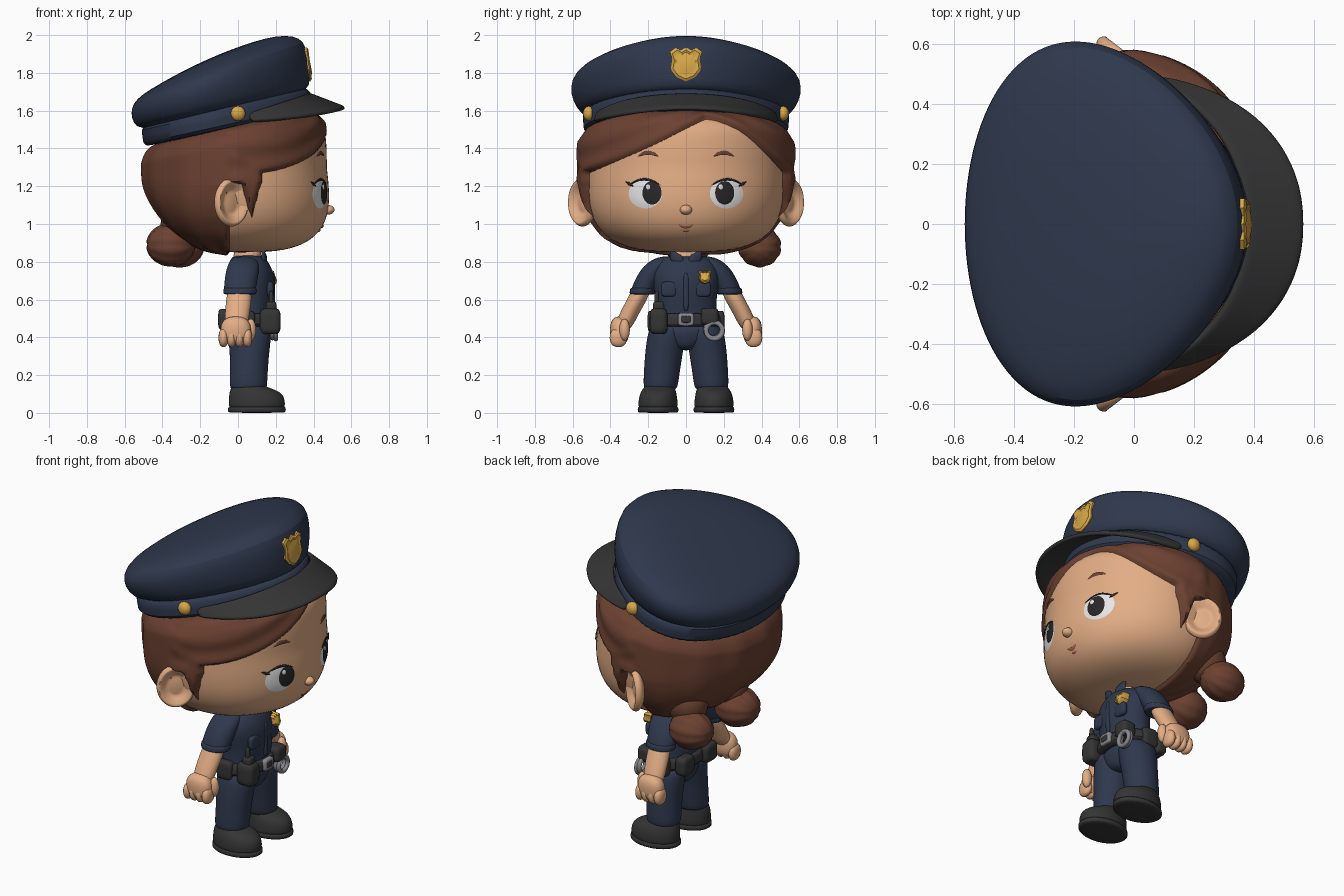
import bpy, bmesh
from math import sin, cos, pi, atan2, radians, exp
from mathutils import Vector, Matrix

if "Cube" in bpy.data.objects:
    bpy.data.objects.remove(bpy.data.objects["Cube"])


def colour(name, r, g, b):
    m = bpy.data.materials.new(name)
    m.use_nodes = True
    m.diffuse_color = (r, g, b, 1)
    m.node_tree.nodes["Principled BSDF"].inputs["Base Color"].default_value = (r, g, b, 1)
    m.node_tree.nodes["Principled BSDF"].inputs["Roughness"].default_value = 0.7
    return m


NAVY = colour("navy cloth", .028, .04, .074)
SKIN = colour("skin", .77, .42, .235)
HAIR = colour("brown hair", .148, .053, .031)
BLACK = colour("black leather", .035, .035, .035)
GOLD = colour("gold", .68, .39, .065)
WHITE = colour("eye white", .8, .8, .8)
PUPIL = colour("dark pupil", .022, .02, .02)
SILVER = colour("silver", .25, .25, .27)
LIP = colour("lip", .42, .13, .08)


def finish(name, bm, mat, sub=0, solid=0, angle=40):
    bmesh.ops.recalc_face_normals(bm, faces=bm.faces)
    me = bpy.data.meshes.new(name)
    bm.to_mesh(me)
    bm.free()
    ob = bpy.data.objects.new(name, me)
    bpy.context.collection.objects.link(ob)
    me.materials.append(mat)
    bpy.ops.object.select_all(action='DESELECT')
    ob.select_set(True)
    bpy.context.view_layer.objects.active = ob
    bpy.ops.object.shade_smooth_by_angle(angle=radians(angle))
    if solid:
        mod = ob.modifiers.new("thickness", 'SOLIDIFY')
        mod.thickness, mod.offset = solid, 0
    if sub:
        ob.modifiers.new("smooth", 'SUBSURF').levels = sub
        ob.modifiers["smooth"].render_levels = sub


def loft(name, rings, mat, sub=0, solid=0, closed=True, angle=40):
    """Skin a list of point rings; closed rings get end caps."""
    bm = bmesh.new()
    vs = [[bm.verts.new(p) for p in ring] for ring in rings]
    n = len(vs[0])
    for a, b in zip(vs, vs[1:]):
        for i in range(n if closed else n - 1):
            j = (i + 1) % n
            bm.faces.new((a[i], a[j], b[j], b[i]))
    if closed:
        bm.faces.new(vs[0])
        bm.faces.new(vs[-1])
    finish(name, bm, mat, sub, solid, angle)


def stack(name, levels, mat, sub=2, n=16):
    """Horizontal elliptic slices: centre x, centre y, z, radius x, radius y."""
    turn = [2 * pi * i / n for i in range(n)]
    loft(name, [[(cx + rx * cos(t), cy + ry * sin(t), z) for t in turn]
                for cx, cy, z, rx, ry in levels], mat, sub, angle=60)


def blob(name, c, r, mat, p=2, seg=24, fn=None):
    """Superellipsoid, optionally reshaped by fn(point, direction)."""
    bm = bmesh.new()
    bmesh.ops.create_uvsphere(bm, u_segments=seg, v_segments=seg * 2 // 3, radius=1)
    for v in bm.verts:
        d = v.co.normalized()
        k = sum(abs(t) ** p for t in d) ** (-1 / p)
        q = Vector((d.x * k * r[0], d.y * k * r[1], d.z * k * r[2])) + Vector(c)
        v.co = fn(q, d) if fn else q
    finish(name, bm, mat, angle=60)


def clamp(t):
    return min(max(t, 0), 1)


# Head surface
A, B, C, ZC, P, Q = .47, .53, .45, 1.30, 2.0, 3.1


def jaw(z):
    """Pushes the lower face forward."""
    return 1 + .11 * clamp((ZC - z) / C)


def head_point(d, grow=1.0):
    k = ((abs(d.x / A) ** P + abs(d.y / B) ** P) ** (Q / P) + abs(d.z / C) ** Q) ** (-1 / Q)
    q = d * k * grow
    if q.x > 0:
        q.x *= jaw(q.z + ZC)
    elif q.z < 0:
        q.z += .16 * (q.x / A) ** 2 * (-q.z / .4)
    return q + Vector((0, 0, ZC))


def face_x(y, z):
    rest = (1 - abs((z - ZC) / C) ** Q) ** (P / Q) - abs(y / B) ** P
    return A * max(rest, 0) ** (1 / P) * jaw(z)


def under_cap(q, drop):
    """Round the top of the head into the cap."""
    low = 1.425 + .22 * (q.x + .05) - drop
    t = q.z - low
    if t > 0:
        shrink = max(.75, 1 - .6 * t)
        q = Vector((-.05 + (q.x + .05) * shrink, q.y * shrink, low + .11 * (1 - exp(-t / .11))))
    return q


blob("head", (0, 0, 0), (1, 1, 1), SKIN, seg=72,
     fn=lambda q, d: under_cap(head_point(d), .03))


def hair_edge(q):
    """Positive where hair covers the head."""
    if q.y < .1:
        line = 1.58 - .33 * ((.1 - q.y) / .66) ** .75
    else:
        line = 1.58 - .33 * ((q.y - .1) / .43) ** 1.5
    f = max(q.z - line, -.04 - q.x)
    if abs(q.y) > .3:
        sideburn = .06 - max(0, 1.25 - q.z) * .24 - abs(q.x - .07) - max(0, q.z - 1.3)
        f = max(f, sideburn, min(q.z - 1.21, .13 - q.x))
    return f


def hair_point(q, d):
    base = head_point(d)
    f = hair_edge(base)
    t = clamp((f + .01) / .03)
    t = t * t * (3 - 2 * t)
    groove = sin(14 * atan2(d.y, d.x)) if d.x < -.1 else sin(55 * f)
    thick = .127 - .065 * clamp(base.x / .35)
    if base.x > -.3:
        thick -= .05 * clamp((1.2 - base.z) / .2) * clamp((base.x + .3) / .2)
    return under_cap(head_point(d, .96 + (thick + .008 * groove) * t), 0)


blob("hair", (0, 0, 0), (1, 1, 1), HAIR, seg=180, fn=hair_point)


# Low hair buns with ridges
def bun(name, c, r):
    def ridges(q, d):
        return Vector(c) + (q - Vector(c)) * (1 + .05 * abs(sin(5 * atan2(d.z, d.y))))
    blob(name, c, r, HAIR, seg=40, fn=ridges)


bun("left_bun", (-.31, .39, .88), (.125, .11, .105))
bun("back_bun", (-.355, .01, .89), (.125, .12, .11))
blob("left_bun_root", (-.24, .33, 1.0), (.12, .11, .12), HAIR)
blob("back_bun_root", (-.28, .02, 1.0), (.13, .12, .11), HAIR)


# Face plates that follow the head
def plate(name, y, z, ry, rz, mat, off, bend=0, tilt=0):
    rings = []
    for k in (.02, .4, .75, 1):
        ring = []
        for i in range(28):
            u, w = ry * k * cos(2 * pi * i / 28), rz * k * sin(2 * pi * i / 28)
            py, pz = y + u, z + w + tilt * u - bend * (u / ry) ** 2
            ring.append((face_x(py, pz) + off, py, pz))
        rings.append(ring)
    loft(name, rings, mat, solid=.008, angle=60)


for s, side, look in ((1, "left", .205), (-1, "right", -.18)):
    plate(side + "_eye", s * .215, 1.16, .085, .074, WHITE, .001)
    plate(side + "_pupil", look, 1.165, .047, .058, PUPIL, .005)
    plate(side + "_glint", look - .02, 1.195, .009, .011, WHITE, .008)
    plate(side + "_upper_lash", s * .22, 1.235, .083, .005, PUPIL, .005, bend=.03)
    plate(side + "_outer_lash", s * .3, 1.212, .02, .005, PUPIL, .005, tilt=s * .6)
    plate(side + "_eyebrow", s * .2, 1.375, .052, .009, HAIR, .004, bend=.016)

    # Ear: a hollow disc turned to face outward and forward
    centre = Vector((-.035, s * .548, 1.115))

    def cup(q, d, s=s, centre=centre):
        local = q - centre
        rim = (d.x ** 2 + d.z ** 2) ** .5
        if d.y * s > 0:
            local.y -= s * .05 * clamp((.88 - rim) / .4)
        return centre + Matrix.Rotation(-s * radians(38), 3, 'Z') @ local
    blob(side + "_ear", centre, (.108, .05, .128), SKIN, seg=48, fn=cup)

plate("mouth", 0, .985, .036, .006, LIP, .002, bend=-.01)
plate("lower_lip", 0, .965, .014, .004, LIP, .001)
blob("nose", (.475, 0, 1.075), (.036, .032, .026), SKIN)


# Cap: rings given by front and back points and half width
def cap_ring(fx, fz, bx, bz, ry, n=64):
    ring = []
    for i in range(n):
        c, s = cos(2 * pi * i / n), sin(2 * pi * i / n)
        h = (1 + c) / 2
        ring.append((bx + (fx - bx) * h, ry * s * (1 - .23 * c), bz + (fz - bz) * h))
    return ring


loft("cap_band", [cap_ring(*r) for r in (
    (.385, 1.60, -.49, 1.405, .52), (.395, 1.61, -.50, 1.415, .53),
    (.385, 1.71, -.515, 1.51, .535), (.365, 1.73, -.5, 1.53, .525))], NAVY, 1)
loft("cap_crown", [cap_ring(*r) for r in (
    (.36, 1.70, -.49, 1.495, .51), (.38, 1.73, -.54, 1.515, .55),
    (.378, 1.82, -.563, 1.555, .588), (.368, 1.90, -.567, 1.61, .598),
    (.35, 1.965, -.54, 1.66, .58), (.30, 1.997, -.47, 1.71, .515),
    (.2, 1.997, -.34, 1.785, .38), (.08, 1.965, -.19, 1.86, .2),
    (-.03, 1.925, -.07, 1.91, .03))], NAVY, 1)

visor = []
for k in range(7):
    v = k / 6
    row = []
    for i in range(33):
        t = radians(-78 + 156 * i / 32)
        c, reach = cos(t), .42 + .195 * v
        square = (abs(c) ** 2.2 + abs(sin(t)) ** 2.2) ** (-v / 2.2)
        row.append((-.05 + reach * c * square, (.48 + .01 * v) * sin(t) * square,
                    1.55 - .012 * v + .135 * c * (1 - v) + .072 * v * c * c))
    visor.append(row)
loft("cap_visor", visor, BLACK, 1, .026, closed=False, angle=60)


# Shields, extruded forward
def shield(name, x, y, z, size, lean=0):
    half = [(0, 1), (.3, .82), (.6, 1), (.95, .75), (.8, .3), (.9, -.3), (.55, -.75), (0, -1)]
    outline = half + [(-a, b) for a, b in half[-2:0:-1]]
    loft(name, [[(x + dx + lean * b * size, y + a * size * k, z + b * size * k) for a, b in outline]
                for dx, k in ((-.03, 1), (.012, 1), (.02, .85), (.016, .72), (.022, .5))], GOLD)


shield("cap_badge", .362, 0, 1.845, .09, -.1)
shield("chest_badge", .178, .1, .718, .037, -.2)

# Torso
stack("neck", [(.05, 0, .76, .08, .075), (.05, 0, .9, .08, .075)], SKIN)
stack("shirt", [(.06, 0, .46, .12, .18), (.06, 0, .53, .12, .165), (.07, 0, .62, .125, .165),
                (.07, 0, .72, .13, .185), (.06, 0, .79, .11, .165), (.05, 0, .84, .085, .1)], NAVY)
stack("belt", [(.06, 0, .455, .135, .185), (.06, 0, .46, .145, .195),
               (.06, 0, .525, .14, .185), (.06, 0, .53, .13, .175)], BLACK, 1, 32)
stack("hips", [(.06, 0, .33, .07, .05), (.06, 0, .36, .1, .1), (.06, 0, .41, .115, .17),
               (.06, 0, .48, .12, .185)], NAVY)
blob("buckle", (.2, 0, .495), (.016, .042, .034), SILVER, 6)
blob("buckle_centre", (.212, 0, .495), (.008, .024, .018), BLACK, 6)
blob("shirt_placket", (.185, 0, .64), (.012, .014, .1), NAVY, 4)

for s, side in ((1, "left"), (-1, "right")):
    # Shirt details
    loft(side + "_collar", [[(.15 - .02 * k, s * (.012 + .075 * k), .80 + .04 * k + h)
                             for h in (-.045 + .01 * k, .0, .03)] for k in (0, .5, 1)],
         NAVY, 1, .02, closed=False)
    blob(side + "_pocket", (.17, s * .09, .655), (.018, .042, .04), NAVY, 4)
    # Arms
    stack(side + "_sleeve", [(.03, s * .10, .83, .05, .04), (.03, s * .14, .795, .085, .072),
                             (.02, s * .185, .73, .09, .076), (.01, s * .22, .66, .087, .07),
                             (.01, s * .228, .635, .083, .066)], NAVY)
    stack(side + "_cuff", [(.01, s * .229, .627, .08, .062), (.01, s * .23, .629, .09, .072),
                           (.012, s * .222, .66, .092, .076), (.012, s * .222, .663, .08, .066)], NAVY)
    stack(side + "_forearm", [(.01, s * .225, .68, .06, .05), (.005, s * .258, .6, .07, .055),
                              (-.005, s * .305, .52, .066, .052), (-.01, s * .34, .43, .06, .047)], SKIN)
    blob(side + "_palm", (-.012, s * .352, .435), (.08, .05, .075), SKIN, 2.5)
    for i in range(4):
        blob(f"{side}_finger_{i}", (-.077 + .042 * i, s * .358, .398), (.026, .046, .05), SKIN, 2.3, 16)
    blob(side + "_thumb", (.068, s * .325, .44), (.028, .028, .058), SKIN, 2, 16)
    # Legs and shoes
    stack(side + "_leg", [(.055, s * .135, .12, .095, .085), (.055, s * .135, .14, .102, .094),
                          (.06, s * .122, .28, .102, .1), (.062, s * .105, .4, .117, .105),
                          (.06, s * .095, .48, .115, .09)], NAVY)
    stack(side + "_shoe", [(.1, s * .148, .02, .145, .1), (.1, s * .148, .035, .152, .107),
                           (.1, s * .148, .075, .152, .105), (.09, s * .146, .115, .138, .095),
                           (.055, s * .14, .138, .09, .08), (.055, s * .137, .16, .08, .075)], BLACK)
    stack(side + "_sole", [(.1, s * .148, 0, .148, .104), (.1, s * .148, .005, .155, .109),
                           (.1, s * .148, .03, .155, .109), (.1, s * .148, .035, .148, .102)], BLACK, 1, 24)
    # Cap buttons and rear pouches
    blob(side + "_cap_button", (0, s * .515, 1.585), (.039, .03, .039), GOLD)
    blob(side + "_rear_pouch", (-.07, s * .11, .495), (.035, .055, .055), BLACK, 5)
    blob(side + "_hip_pouch", (.04, s * .178, .485), (.05, .025, .055), BLACK, 5)

# Belt gear
blob("radio_pouch", (.17, -.145, .485), (.055, .047, .068), BLACK, 5)
blob("radio", (.175, -.145, .55), (.028, .03, .04), BLACK, 5)
blob("radio_antenna", (.175, -.155, .59), (.012, .012, .055), BLACK, 4, 16)
blob("cuff_pouch", (.17, .125, .51), (.045, .047, .045), BLACK, 5)
for name, y, z, x in (("handcuff_front", .15, .435, .2), ("handcuff_back", .147, .44, .183)):
    bpy.ops.mesh.primitive_torus_add(location=(x, y, z), rotation=(0, pi / 2, 0), major_radius=.043,
                                     minor_radius=.013, major_segments=32, minor_segments=10)
    ring = bpy.context.object
    ring.name = name
    ring.data.materials.append(SILVER)
    bpy.ops.object.shade_smooth_by_angle(angle=radians(60))
